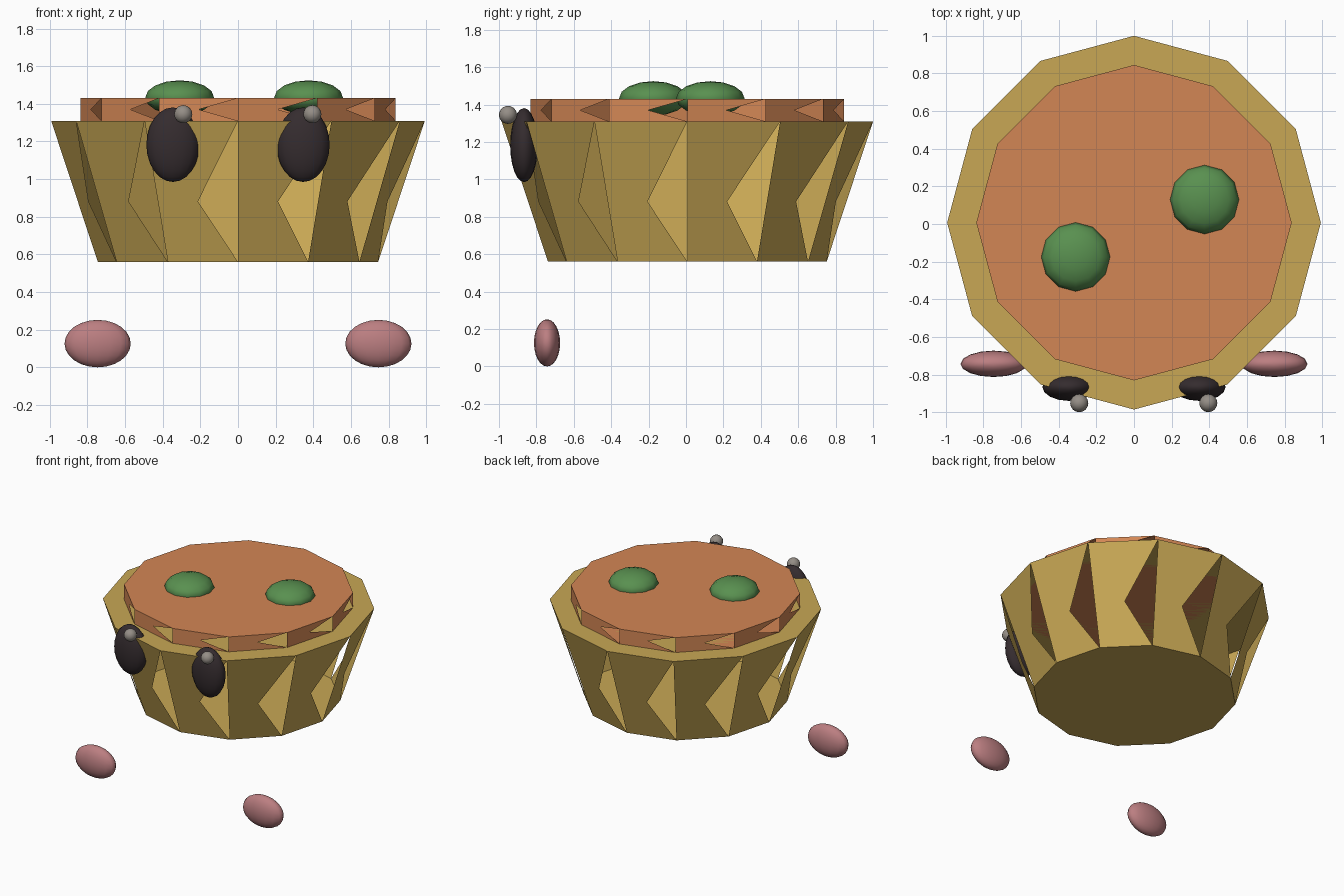
import bpy, bmesh, math

if "Cube" in bpy.data.objects:
    bpy.data.objects.remove(bpy.data.objects["Cube"])

def material(name, color):
    m = bpy.data.materials.new(name)
    m.diffuse_color = (*color, 1)
    m.use_nodes = True
    m.node_tree.nodes["Principled BSDF"].inputs["Base Color"].default_value = m.diffuse_color
    return m

CRUST = material("crust", (0.58, 0.39, 0.09))
ORANGE = material("orange", (0.65, 0.24, 0.09))
GREEN = material("green", (0.10, 0.28, 0.08))
BLACK = material("black", (0.035, 0.025, 0.028))
PINK = material("pink", (0.50, 0.21, 0.22))
GREY = material("grey", (0.30, 0.27, 0.24))

def link(name, bm, mat):
    me = bpy.data.meshes.new(name)
    bm.to_mesh(me)
    bm.free()
    me.materials.append(mat)
    ob = bpy.data.objects.new(name, me)
    bpy.context.collection.objects.link(ob)
    return ob

def open_frustum(name, r_bottom, r_top, z0, z1, mat, n=12, y=0.007):
    """Capped frustum; each side is two crossed triangles leaving a notch on its right edge."""
    bm = bmesh.new()
    def ring(r, z):
        return [bm.verts.new((r * math.cos(i * math.tau / n),
                              y + r * math.sin(i * math.tau / n), z)) for i in range(n)]
    b, t = ring(r_bottom, z0), ring(r_top, z1)
    for i in range(n):
        j = (i + 1) % n
        bm.faces.new((t[i], t[j], b[i]))
        bm.faces.new((t[i], b[i], b[j]))
    bm.faces.new(t)
    bm.faces.new(b[::-1])
    return link(name, bm, mat)

def ellipsoid(name, center, radii, mat, seg=16, rings=12):
    bm = bmesh.new()
    bmesh.ops.create_uvsphere(bm, u_segments=seg, v_segments=rings, radius=1)
    bmesh.ops.scale(bm, vec=radii, verts=bm.verts)
    for f in bm.faces:
        f.smooth = True
    ob = link(name, bm, mat)
    ob.location = center
    return ob

# Crust cup and filling
open_frustum("crust_cup", 0.745, 0.993, 0.56, 1.31, CRUST)
open_frustum("filling", 0.838, 0.838, 1.31, 1.43, ORANGE)

# Green toppings
for k, (x, y) in enumerate([(-0.31, -0.175), (0.375, 0.13)]):
    ellipsoid(f"topping_{k}", (x, y, 1.433), (0.183, 0.183, 0.092), GREEN, 12, 8)

# Face: eyes, eye highlights (both shifted the same way) and cheeks
for side, s in (("left", -1), ("right", 1)):
    ellipsoid(f"eye_{side}", (s * 0.346, -0.866, 1.183), (0.141, 0.074, 0.198), BLACK)
    ellipsoid(f"eye_highlight_{side}", (s * 0.343 + 0.052, -0.952, 1.345), (0.048,) * 3, GREY)
    ellipsoid(f"cheek_{side}", (s * 0.746, -0.743, 0.126), (0.176, 0.07, 0.126), PINK)
